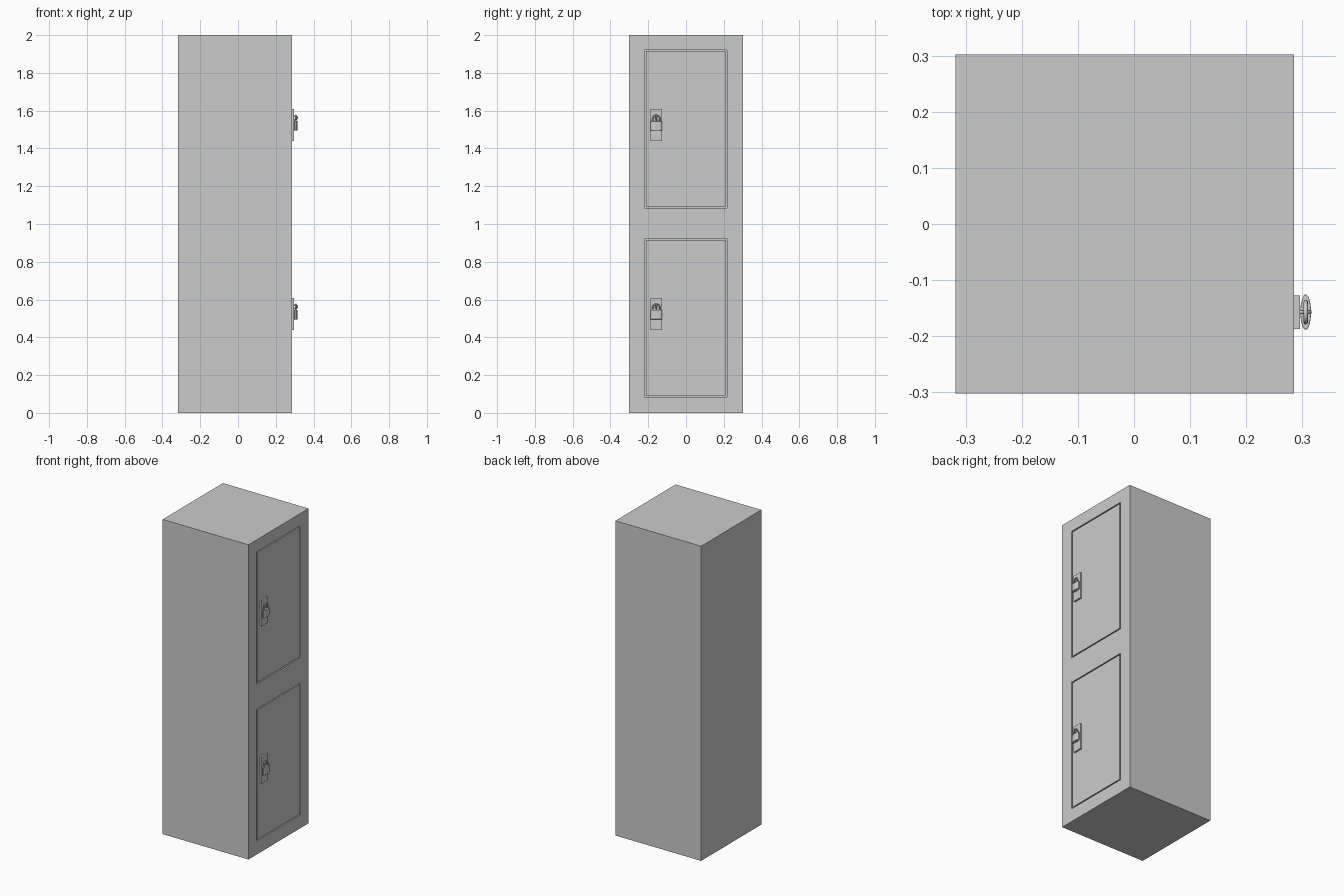
import bpy, bmesh, math
from mathutils import Vector

if "Cube" in bpy.data.objects:
    bpy.data.objects.remove(bpy.data.objects["Cube"])

FRONT = 0.285      # x of the door side
LOCK_Y = -0.157


def box(name, lo, hi, bevel=0):
    lo, hi = Vector(lo), Vector(hi)
    bpy.ops.mesh.primitive_cube_add(size=1, location=(lo + hi) / 2)
    o = bpy.context.object
    o.name = name
    o.scale = hi - lo
    bpy.ops.object.transform_apply(location=False, rotation=False, scale=True)
    if bevel:
        m = o.modifiers.new("bevel", 'BEVEL')
        m.width, m.segments = bevel, 2
    return o


# cabinet
cabinet = box("cabinet", (-0.318, -0.302, 0), (FRONT, 0.302, 2))


def padlock(label, z):
    # hasp plate on the door
    box(label + "_hasp_plate", (FRONT - 0.002, LOCK_Y - 0.03, z + 0.44),
        (FRONT + 0.011, LOCK_Y + 0.03, z + 0.608))
    # staple ring through the shackle
    bpy.ops.mesh.primitive_torus_add(
        major_radius=0.0105, minor_radius=0.0035, major_segments=20, minor_segments=8,
        location=(0.303, LOCK_Y, z + 0.562), rotation=(math.pi / 2, 0, 0))
    bpy.context.object.name = label + "_staple"
    bpy.ops.object.shade_smooth()
    # lens-shaped lock body
    bpy.ops.mesh.primitive_cylinder_add(vertices=32, radius=1, depth=1,
                                        location=(0.306, LOCK_Y, z + 0.52))
    body = bpy.context.object
    body.name = label + "_lock_body"
    body.scale = (0.0095, 0.0315, 0.05)
    bpy.ops.object.transform_apply(location=False, rotation=False, scale=True)
    m = body.modifiers.new("bevel", 'BEVEL')
    m.width, m.segments, m.limit_method = 0.002, 2, 'ANGLE'
    bpy.ops.object.shade_smooth_by_angle()
    # arched shackle
    r = 0.018
    pts = [(-r, 0.535)]
    pts += [(-r * math.cos(math.pi * i / 12), 0.557 + r * math.sin(math.pi * i / 12))
            for i in range(13)]
    pts += [(r, 0.535)]
    cu = bpy.data.curves.new(label + "_shackle", 'CURVE')
    cu.dimensions = '3D'
    cu.bevel_depth, cu.bevel_resolution, cu.use_fill_caps = 0.004, 2, True
    s = cu.splines.new('POLY')
    s.points.add(len(pts) - 1)
    for p, (y, h) in zip(s.points, pts):
        p.co = (0.306, LOCK_Y + y, z + h, 1)
    bpy.context.collection.objects.link(bpy.data.objects.new(label + "_shackle", cu))


# recessed opening, flush door and lock for each compartment
for label, z in (("lower", 0), ("upper", 1)):
    cutter = box(label + "_opening_cutter", (FRONT - 0.02, -0.22, z + 0.084),
                 (FRONT + 0.05, 0.218, z + 0.922))
    cutter.hide_render = True
    cutter.hide_viewport = True
    m = cabinet.modifiers.new(label + "_opening", 'BOOLEAN')
    m.operation, m.object, m.solver = 'DIFFERENCE', cutter, 'EXACT'
    box(label + "_door", (FRONT - 0.021, -0.211, z + 0.091), (FRONT, 0.209, z + 0.915))
    padlock(label, z)
